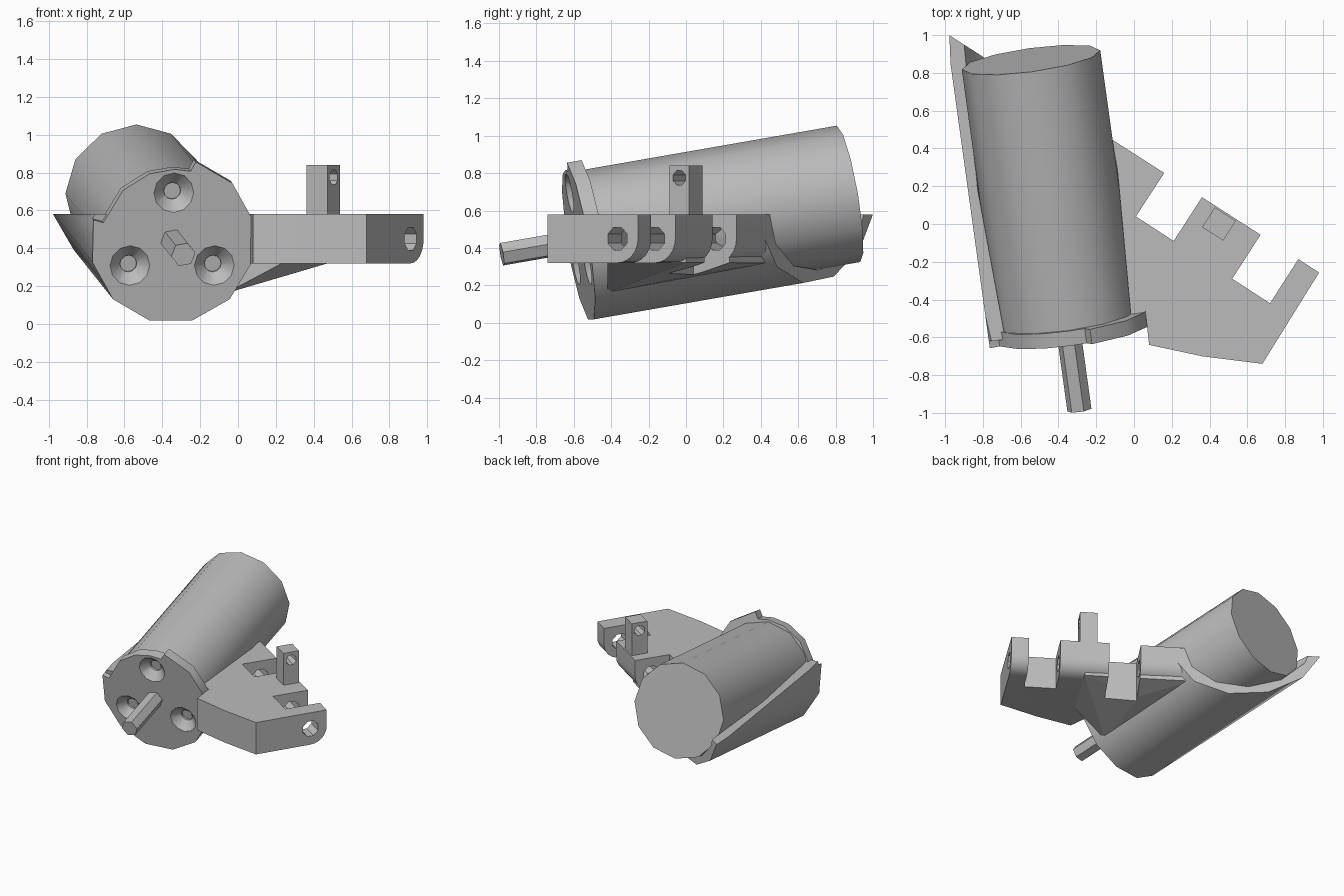
import bpy, bmesh, math
from mathutils import Vector

cube = bpy.data.objects.get("Cube")
if cube:
    bpy.data.objects.remove(cube)

grey = bpy.data.materials.new("plain_grey")
grey.use_nodes = True
grey.diffuse_color = (0.5, 0.5, 0.5, 1)
grey.node_tree.nodes["Principled BSDF"].inputs["Base Color"].default_value = grey.diffuse_color

# Frames: (origin, profile x, profile y, extrusion direction)
UP = Vector((0, 0, 1))
axis = Vector((-0.135, 0.977, 0.17)).normalized()
side = axis.cross(UP).normalized()
MOTOR = (Vector((-0.345, -0.58, 0.437)), side, side.cross(axis), axis)
tip_dir = Vector((0.54, 0.842, 0)).normalized()
pin_dir = Vector((tip_dir.y, -tip_dir.x, 0))
HINGE = (Vector((0.16, 0.27, 0)), tip_dir, UP, pin_dir)
WORLD = (Vector(), Vector((1, 0, 0)), Vector((0, 1, 0)), UP)


def finish(bm, name):
    bmesh.ops.recalc_face_normals(bm, faces=bm.faces)
    mesh = bpy.data.meshes.new(name)
    bm.to_mesh(mesh)
    bm.free()
    mesh.materials.append(grey)
    ob = bpy.data.objects.new(name, mesh)
    bpy.context.collection.objects.link(ob)
    return ob


def prism(name, pts, start, end, frame, end_pts=None):
    o, ex, ey, ez = frame
    bm = bmesh.new()
    rings = [[bm.verts.new(o + ex * a + ey * b + ez * w) for a, b in ring]
             for ring, w in ((pts, start), (end_pts or pts, end))]
    n = len(pts)
    bm.faces.new(rings[0])
    bm.faces.new(rings[1])
    for i in range(n):
        j = (i + 1) % n
        bm.faces.new((rings[0][i], rings[0][j], rings[1][j], rings[1][i]))
    return finish(bm, name)


def ring(n, r, cx=0, cy=0, turn=0):
    return [(cx + r * math.cos(math.radians(turn) + math.tau * i / n),
             cy + r * math.sin(math.radians(turn) + math.tau * i / n)) for i in range(n)]


def select(ob):
    bpy.ops.object.select_all(action='DESELECT')
    ob.select_set(True)
    bpy.context.view_layer.objects.active = ob


def combine(ob, tool, op='DIFFERENCE', keep=False):
    mod = ob.modifiers.new(op, 'BOOLEAN')
    mod.operation, mod.object, mod.solver = op, tool, 'EXACT'
    select(ob)
    bpy.ops.object.modifier_apply(modifier=mod.name)
    if not keep:
        bpy.data.objects.remove(tool)


# Motor body and its drive shaft
motor = prism("motor_body", ring(12, 0.37), 0.075, 1.484, MOTOR)
shaft = prism("drive_shaft", ring(6, 0.065, turn=10), -0.415, 0.1, MOTOR)

# Front plate, with a narrower rim on its upper right side
rim = ring(12, 0.44, turn=-195)[:10]
rim += [(0.385 * math.cos(math.radians(a)), 0.385 * math.sin(math.radians(a)))
        for a in (77, 90, 110, 135, 165)]
plate = prism("front_plate", rim, 0, 0.08, MOTOR)
for a in (90, 210, 330):
    cx, cy = 0.26 * math.cos(math.radians(a)), 0.26 * math.sin(math.radians(a))
    combine(plate, prism("screw_hole", ring(12, 0.045, cx, cy), -0.1, 0.2, MOTOR))
    combine(plate, prism("countersink", ring(12, 0.11, cx, cy), -0.004, 0.06, MOTOR,
                         ring(12, 0.045, cx, cy)))

# Open cradle under the motor
bore = prism("bore", ring(12, 0.374), -0.3, 2.6, MOTOR)
cradle = prism("motor_cradle", ring(12, 0.44, turn=15), 0.04, 2, MOTOR)
combine(cradle, prism("cradle_limit", [(0, 0.58), (0, -1), (-3, -1), (-3, 0.58)], -2, 2, HINGE),
        'INTERSECT')
combine(cradle, bore, keep=True)

# Hinge arm with three knuckles
outline = [(0.08, -0.64), (0.36, -0.70), (0.68, -0.74), (0.98, -0.257), (0.87, -0.186),
           (0.72, -0.42), (0.52, -0.29), (0.67, -0.057), (0.36, 0.142), (0.21, -0.09),
           (0.01, 0.04), (0.16, 0.27), (-0.25, 0.533), (-0.1, -0.4), (0.06, -0.46)]
arm = prism("hinge_arm", outline, 0, 1, WORLD)
corner = [(-0.13 + 0.13 * math.cos(a), 0.45 - 0.13 * math.sin(a))
          for a in (math.pi / 12 * i for i in range(7))]
combine(arm, prism("arm_profile", [(0, 0.58)] + corner + [(-2, 0.32), (-2, 0.58)], -2, 2, HINGE),
        'INTERSECT')
combine(arm, prism("pin_hole", ring(8, 0.065, -0.13, 0.45, 22.5), -0.2, 2, HINGE))
combine(arm, bore, keep=True)

# Sloped support blending the arm into the cradle
bm = bmesh.new()
for p in [(-0.07, -0.42, 0.16), (-0.19, 0.45, 0.32), (0.2, -0.09, 0.27), (0.48, 0, 0.322),
          (0.02, 0.1, 0.27), (0.1, -0.42, 0.25), (0.25, -0.42, 0.33), (-0.1, -0.42, 0.4),
          (0.25, -0.42, 0.36), (0.48, 0, 0.36), (0.05, 0.15, 0.36), (-0.2, 0.45, 0.4)]:
    bm.verts.new(p)
bmesh.ops.convex_hull(bm, input=bm.verts)
support = finish(bm, "arm_support")
combine(support, prism("support_limit", outline, -0.5, 0.5, WORLD), 'INTERSECT')
combine(support, bore)

# Upright lug on the middle knuckle
LUG = (Vector((0.45, 0, 0)), tip_dir, UP, pin_dir)
lug = prism("upright_lug", [(-0.062, 0.57), (0.062, 0.57), (0.062, 0.84), (-0.062, 0.84)],
            -0.066, 0.066, LUG)
combine(lug, prism("lug_hole", ring(8, 0.042, 0, 0.775, 22.5), -0.3, 0.3, LUG))

# Soft shading on the round parts
for ob in (motor, plate, cradle, arm, lug):
    select(ob)
    bpy.ops.object.shade_smooth_by_angle(angle=math.radians(32))
